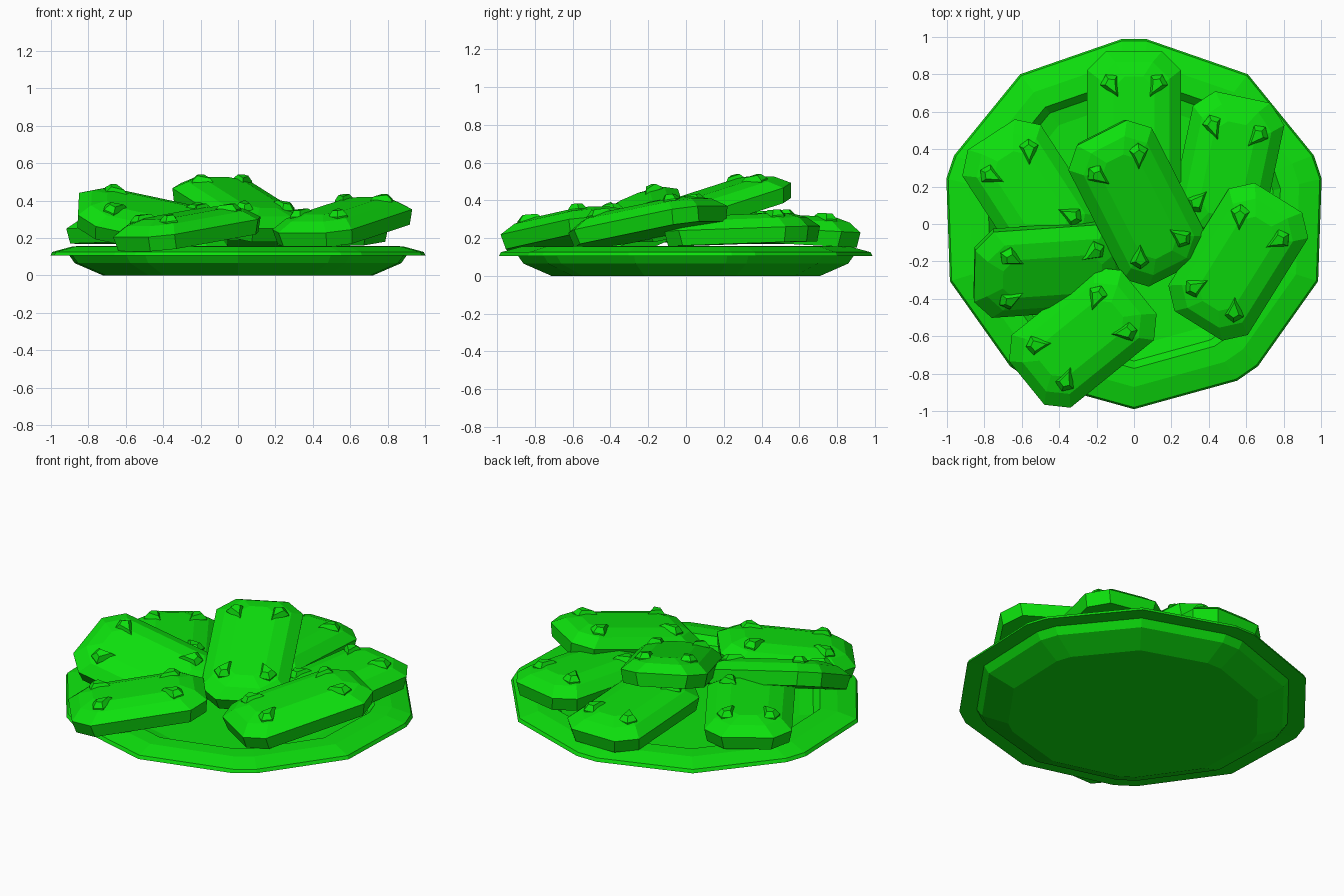
import bpy, bmesh
from math import radians, cos, sin, atan2
from mathutils import Matrix, Vector

cube = bpy.data.objects.get("Cube")
if cube:
    bpy.data.objects.remove(cube, do_unlink=True)

green = bpy.data.materials.new("bright_green")
green.use_nodes = True
colour = (0.004, 0.75, 0.004, 1)
green.diffuse_color = colour
green.node_tree.nodes["Principled BSDF"].inputs["Base Color"].default_value = colour


def loft(bm, rings):
    """Skin a stack of matching rings from bottom to top and cap both ends."""
    loops = [[bm.verts.new(p) for p in ring] for ring in rings]
    for low, high in zip(loops, loops[1:]):
        for i in range(len(low)):
            j = (i + 1) % len(low)
            bm.faces.new((low[i], low[j], high[j], high[i]))
    bm.faces.new(list(reversed(loops[0])))
    bm.faces.new(loops[-1])


def finish(bm, name, matrix=Matrix()):
    bmesh.ops.recalc_face_normals(bm, faces=bm.faces)
    mesh = bpy.data.meshes.new(name)
    bm.to_mesh(mesh)
    bm.free()
    mesh.materials.append(green)
    obj = bpy.data.objects.new(name, mesh)
    obj.matrix_world = matrix
    bpy.context.collection.objects.link(obj)


# Plate: a pentagon-based outline with one plain and one clipped corner per side
outline = []
for k in range(5):
    for turn in (-3.8, 3.8, 36):
        a = radians(90 + 72 * k + turn)
        outline.append((1.035 * cos(a), 0.99 * sin(a)))
profile = [(0.72, 0), (0.87, 0.065), (0.9, 0.108), (1, 0.105), (0.99, 0.125),
           (0.88, 0.155), (0.78, 0.158), (0.74, 0.115), (0.66, 0.1)]
bm = bmesh.new()
loft(bm, [[(x * r, y * r, z) for x, y in outline] for r, z in profile])
finish(bm, "plate")


# Biscuit: clipped-corner slab with a bevelled crown and four wedge-shaped chips
def slab_ring(half_len, inset, z, clip=0.1):
    a, b = half_len - inset, 0.25 - inset
    quarter = [(a, b - clip), (a - clip, b)]
    ring = quarter + [(-x, y) for x, y in reversed(quarter)]
    ring += [(-x, -y) for x, y in ring]
    return [(x, y, z) for x, y in ring]


def add_chip(bm, x, y, z):
    """Kite-shaped chip whose long point aims at the middle of the biscuit."""
    aim = Matrix.Translation((x, y, z)) @ Matrix.Rotation(atan2(-y, -x), 4, "Z")
    kite = [(0.09, 0), (-0.03, 0.052), (-0.065, 0), (-0.03, -0.052)]
    rings = [[aim @ Vector((px * s, py * s, h)) for px, py in kite]
             for s, h in ((1, -0.03), (1, 0.005), (0.55, 0.035))]
    loft(bm, rings)


def biscuit(name, half_len, centre, heading, pitch, roll=0):
    bm = bmesh.new()
    loft(bm, [slab_ring(half_len, 0.015, 0), slab_ring(half_len, 0, 0.08),
              slab_ring(half_len, 0.06, 0.13, 0.09), slab_ring(half_len, 0.14, 0.155, 0.06)])
    for sx in (-1, 1):
        for sy in (-1, 1):
            add_chip(bm, (half_len - 0.185) * sx, 0.12 * sy, 0.138)
    matrix = (Matrix.Translation(centre)
              @ Matrix.Rotation(radians(heading), 4, "Z")
              @ Matrix.Rotation(radians(-pitch), 4, "Y")
              @ Matrix.Rotation(radians(roll), 4, "X"))
    finish(bm, name, matrix)


biscuit("back_biscuit", 0.4, (0, 0.52, 0.17), 270, 3)
biscuit("back_left_biscuit", 0.39, (0.5, 0.3, 0.17), 78, 2)
biscuit("back_right_biscuit", 0.39, (-0.55, 0.15, 0.175), 123, -1)
biscuit("right_biscuit", 0.41, (-0.47, -0.22, 0.225), 184, 12, -24)
biscuit("left_biscuit", 0.41, (0.565, -0.19, 0.22), 58, 10)
biscuit("front_biscuit", 0.39, (-0.265, -0.6, 0.18), 39, 8)
biscuit("top_biscuit", 0.44, (0.01, 0.13, 0.295), 117, 16)
